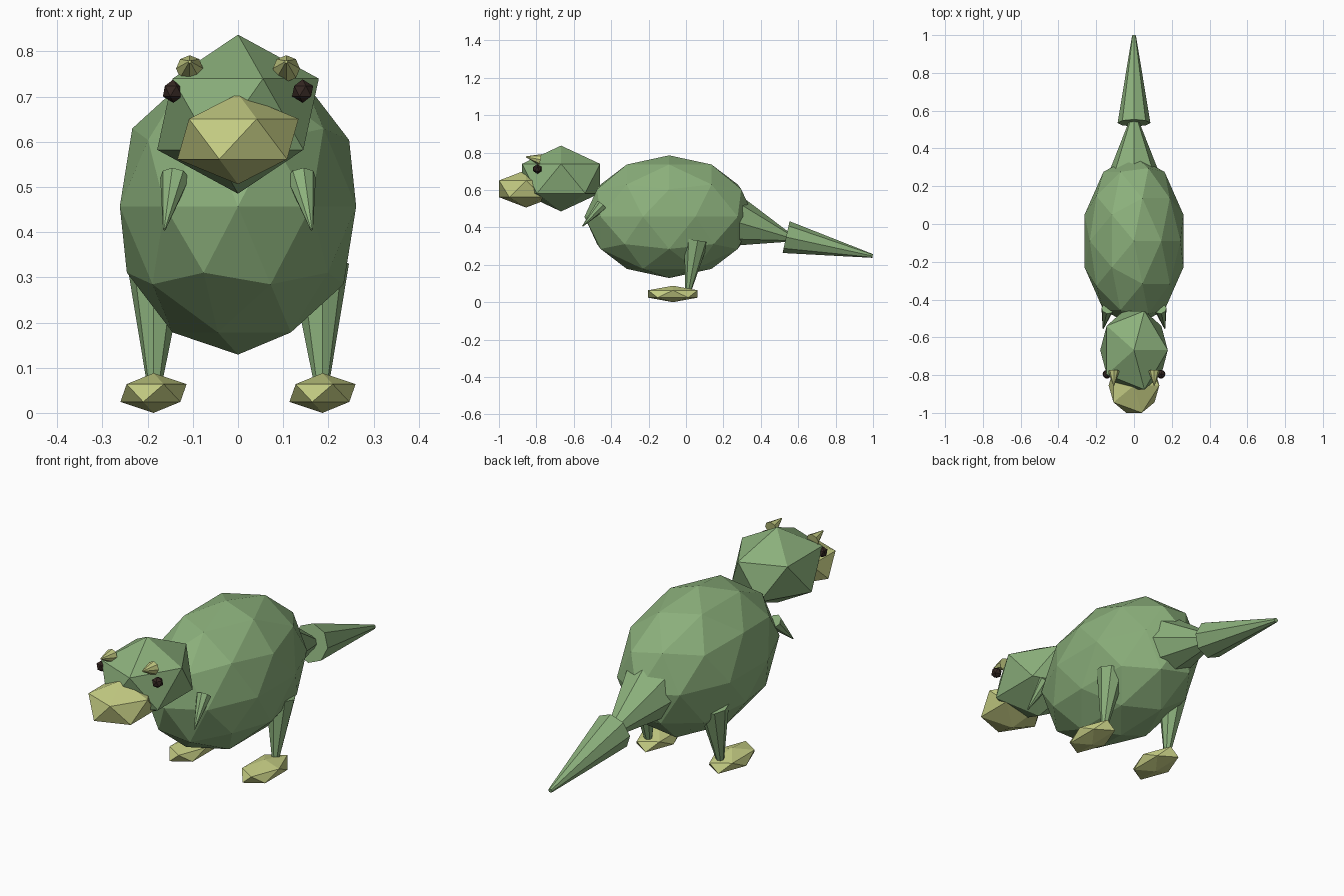
import bpy
from mathutils import Vector

if "Cube" in bpy.data.objects:
    bpy.data.objects.remove(bpy.data.objects["Cube"])


def material(name, rgb):
    m = bpy.data.materials.new(name)
    m.diffuse_color = (*rgb, 1)
    m.use_nodes = True
    m.node_tree.nodes["Principled BSDF"].inputs["Base Color"].default_value = m.diffuse_color
    return m


GREEN = material("scale_green", (0.26, 0.435, 0.20))
CREAM = material("horn_cream", (0.56, 0.61, 0.23))
DARK = material("eye_dark", (0.035, 0.02, 0.016))


def finish(name, mat):
    ob = bpy.context.object
    ob.name = name
    ob.data.name = name
    ob.data.materials.append(mat)
    return ob


def ball(name, loc, radii, mat, sub=1):
    """Faceted ellipsoid."""
    bpy.ops.mesh.primitive_ico_sphere_add(subdivisions=sub, radius=1, location=loc)
    ob = finish(name, mat)
    ob.scale = radii
    return ob


def taper(name, start, end, r1, r2, mat):
    """Eight-sided tapered limb from start to end."""
    a, b = Vector(start), Vector(end)
    d = b - a
    bpy.ops.mesh.primitive_cone_add(vertices=8, radius1=r1, radius2=r2,
                                    depth=d.length, location=(a + b) / 2)
    ob = finish(name, mat)
    ob.rotation_euler = d.to_track_quat('Z', 'Y').to_euler()
    return ob


# Body, head and snout
ball("body", (0, -0.09, 0.457), (0.275, 0.453, 0.328), GREEN, sub=2)
ball("head", (0, -0.668, 0.661), (0.20, 0.245, 0.176), GREEN)
ball("snout", (0, -0.855, 0.606), (0.15, 0.17, 0.10), CREAM)

# Two-part tail
taper("tail_root", (0, 0.26, 0.432), (0, 0.56, 0.343), 0.138, 0.02, GREEN)
taper("tail_tip", (0, 0.535, 0.348), (0, 0.998, 0.247), 0.087, 0.01, GREEN)

# Paired parts
for side, s in (("left", 1), ("right", -1)):
    ball(side + "_eye", (s * 0.143, -0.795, 0.712), (0.026,) * 3, DARK)
    taper(side + "_brow_horn", (s * 0.107, -0.778, 0.762),
          (s * 0.107, -0.855, 0.777), 0.03, 0.003, CREAM)
    taper(side + "_arm", (s * 0.14, -0.45, 0.52),
          (s * 0.163, -0.553, 0.406), 0.033, 0.003, GREEN)
    taper(side + "_leg", (s * 0.18, 0.055, 0.33),
          (s * 0.185, 0.012, 0.06), 0.066, 0.016, GREEN)
    ball(side + "_foot", (s * 0.187, -0.07, 0.044), (0.082, 0.156, 0.044), CREAM)
